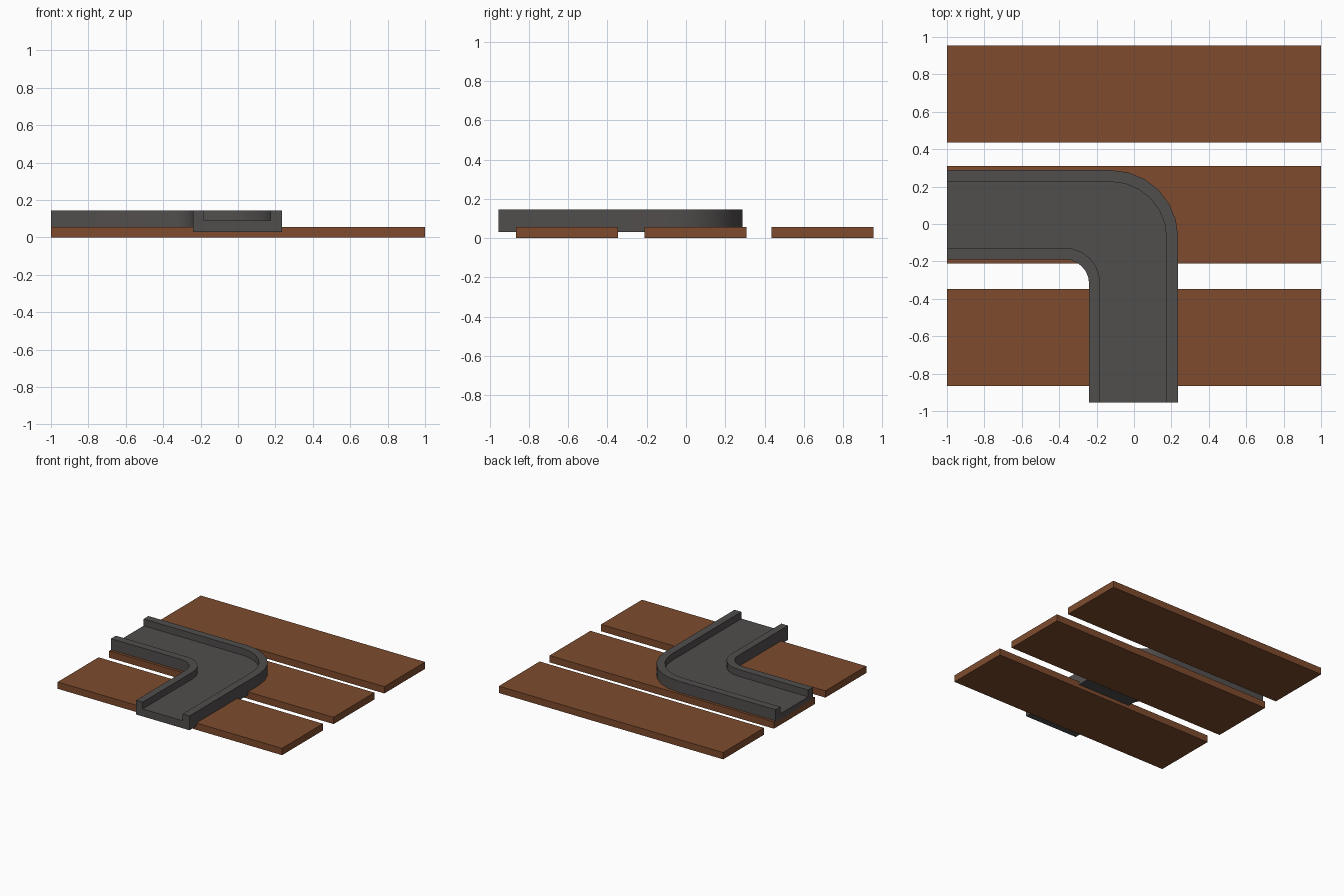
import bpy, bmesh, math

if "Cube" in bpy.data.objects:
    bpy.data.objects.remove(bpy.data.objects["Cube"])

def material(name, col):
    m = bpy.data.materials.new(name)
    m.diffuse_color = (*col, 1)
    m.use_nodes = True
    m.node_tree.nodes["Principled BSDF"].inputs["Base Color"].default_value = m.diffuse_color
    return m

wood = material("brown wood", (0.21, 0.071, 0.027))
metal = material("dark grey metal", (0.083, 0.077, 0.075))

def finish(name, bm, mat):
    bmesh.ops.recalc_face_normals(bm, faces=bm.faces)
    me = bpy.data.meshes.new(name)
    bm.to_mesh(me)
    bm.free()
    me.materials.append(mat)
    ob = bpy.data.objects.new(name, me)
    bpy.context.collection.objects.link(ob)
    return ob

# three planks
for i, (y0, y1) in enumerate([(-0.867, -0.347), (-0.211, 0.309), (0.435, 0.955)]):
    bm = bmesh.new()
    bmesh.ops.create_cube(bm, size=1)
    for v in bm.verts:
        v.co = (v.co.x * 2, (y0 + y1) / 2 + v.co.y * (y1 - y0), 0.0275 + v.co.z * 0.055)
    finish(f"plank_{i + 1}", bm, wood)

# curved trough: each edge line runs along -x, turns a rounded corner, runs to -y
STEPS = 6
def edge_line(x, y, r):
    pts = [(-1.0, y)]
    for k in range(STEPS + 1):
        a = math.pi / 2 * (1 - k / STEPS)
        pts.append((x - r + r * math.cos(a), y - r + r * math.sin(a)))
    return pts + [(x, -0.955)]

outer = edge_line(0.236, 0.288, 0.36)
outer_in = edge_line(0.174, 0.226, 0.30)
inner_in = edge_line(-0.181, -0.127, 0.19)
inner = edge_line(-0.240, -0.189, 0.13)
BOTTOM, FLOOR, TOP = 0.03, 0.09, 0.145
profile = [(outer, BOTTOM), (outer, TOP), (outer_in, TOP), (outer_in, FLOOR),
           (inner_in, FLOOR), (inner_in, TOP), (inner, TOP), (inner, BOTTOM)]

bm = bmesh.new()
rings = [[bm.verts.new((*line[i], z)) for line, z in profile] for i in range(len(outer))]
for a, b in zip(rings, rings[1:]):
    for j in range(8):
        k = (j + 1) % 8
        bm.faces.new((a[j], a[k], b[k], b[j]))
# end caps: two walls and the floor slab
for r in (rings[0], rings[-1]):
    for ids in ((0, 1, 2, 3), (0, 3, 4, 7), (4, 5, 6, 7)):
        bm.faces.new([r[i] for i in ids])
trough = finish("trough", bm, metal)
bpy.context.view_layer.objects.active = trough
trough.select_set(True)
bpy.ops.object.shade_smooth_by_angle(angle=math.radians(30))
